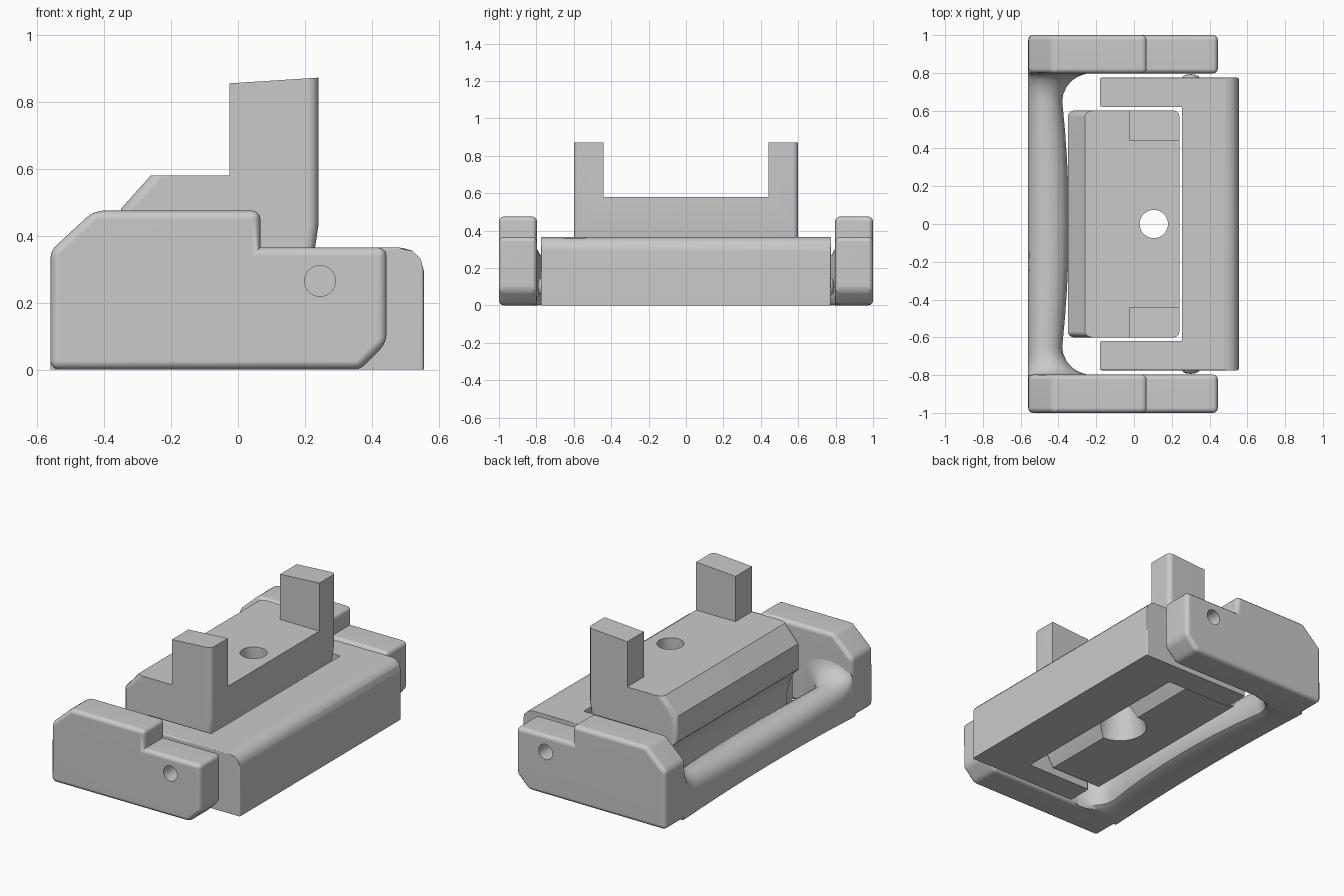
import bpy, bmesh, math
from mathutils import Matrix

if "Cube" in bpy.data.objects:
    bpy.data.objects.remove(bpy.data.objects["Cube"])

grey = bpy.data.materials.new("plain grey")
grey.diffuse_color = (0.59, 0.59, 0.59, 1)
grey.use_nodes = True
grey.node_tree.nodes["Principled BSDF"].inputs["Base Color"].default_value = grey.diffuse_color


def make_object(name, bm):
    bmesh.ops.recalc_face_normals(bm, faces=bm.faces[:])
    mesh = bpy.data.meshes.new(name)
    bm.to_mesh(mesh)
    bm.free()
    mesh.materials.append(grey)
    obj = bpy.data.objects.new(name, mesh)
    bpy.context.collection.objects.link(obj)
    return obj


def prism(points, offset):
    """Extrude a closed 3D outline along an offset."""
    bm = bmesh.new()
    face = bm.faces.new([bm.verts.new(p) for p in points])
    new = bmesh.ops.extrude_face_region(bm, geom=[face])["geom"]
    bmesh.ops.translate(bm, vec=offset, verts=[v for v in new if isinstance(v, bmesh.types.BMVert)])
    bmesh.ops.recalc_face_normals(bm, faces=bm.faces[:])
    return bm


def bevel(bm, width, rule, segments=3):
    edges = [e for e in bm.edges if rule(*[v.co for v in e.verts])]
    bmesh.ops.bevel(bm, geom=edges, offset=width, segments=segments, profile=0.5,
                    affect='EDGES', clamp_overlap=True)


def cone(name, r1, r2, depth, matrix):
    bm = bmesh.new()
    bmesh.ops.create_cone(bm, cap_ends=True, segments=40, radius1=r1, radius2=r2,
                          depth=depth, matrix=matrix)
    return make_object(name, bm)


def cut(obj, cutter):
    mod = obj.modifiers.new("cut", 'BOOLEAN')
    mod.operation, mod.solver, mod.object = 'DIFFERENCE', 'EXACT', cutter
    bpy.context.view_layer.objects.active = obj
    bpy.ops.object.modifier_apply(modifier=mod.name)


parts, cutters = [], []

# Inner C-shaped frame, flat underneath, rounded off along its long top edge
outline = [(-.18, -.775), (.555, -.775), (.555, .775), (-.18, .775),
           (-.18, .62), (.255, .62), (.255, -.62), (-.18, -.62)]
bm = prism([(x, y, 0) for x, y in outline], (0, 0, .365))
bevel(bm, .07, lambda a, b: min(a.x, b.x) > .55 and min(a.z, b.z) > .3, 3)
bevel(bm, .03, lambda a, b: abs(a.z - b.z) > .2
      or (min(a.z, b.z) > .36 and max(a.x, b.x) < .5 and min(abs(a.y), abs(b.y)) > .7))
inner_frame = make_object("inner_frame", bm)
parts.append(inner_frame)

# Side arms with stepped profile, small domes facing the frame, and pin holes
arm_profile = [(-.56, 0), (-.56, .355), (-.43, .475), (.067, .475),
               (.067, .365), (.444, .365), (.444, .08), (.365, 0)]


def arm_edge(a, b):
    return not all(abs(p.x - .067) < .01 and abs(p.z - .365) < .01 for p in (a, b))


for s, side in ((-1, "front"), (1, "back")):
    bm = prism([(x, .797 * s, z) for x, z in arm_profile], (0, .203 * s, 0))
    bevel(bm, .026, arm_edge)
    arm = make_object(side + "_arm", bm)
    bm = bmesh.new()
    bmesh.ops.create_uvsphere(bm, u_segments=20, v_segments=12, radius=1,
                              matrix=Matrix.Translation((.3, .775 * s, .1))
                              @ Matrix.Diagonal((.045, .018, .045, 1)))
    dome = make_object(side + "_dome", bm)
    pin = cone(side + "_pin_cutter", .046, .046, .4, Matrix.Translation((.245, .88 * s, .265))
               @ Matrix.Rotation(-math.pi / 2 * s, 4, 'X'))
    cutters.append(pin)
    cut(arm, pin)
    cut(inner_frame, pin)
    parts += [arm, dome]

# Rounded crossbar joining the arms, flaring into them at both ends
bm = bmesh.new()
rings = []
stations = [-.83, -.8, -.795, -.78, -.76, -.73, -.69, -.65, -.5, -.35, -.2, 0]
stations += [-y for y in reversed(stations[:-1])]
for y in stations:
    d = min(max(abs(y) - .65, 0), .15)
    flare = .15 - math.sqrt(max(.0225 - d * d, 0))
    t = min(abs(y) / .65, 1) ** 2
    x0, x1 = -.56, -.345 - .035 * t + flare * 1.1
    top = .21 + .01 * t + flare * .7
    base = .02 * (1 - min(abs(y) / .8, 1) ** 2)
    ring = [(x0, base), (x0, top - .09)]
    for i in range(1, 8):                       # rounded crown
        a = math.pi - math.pi * i / 8
        ring.append(((x0 + x1) / 2 + (x1 - x0) / 2 * math.cos(a), top - .09 + .09 * math.sin(a)))
    ring += [(x1, top - .09), (x1, base + .05), (x1 - .015, base + .015), (x1 - .05, base)]
    rings.append([bm.verts.new((x, y, z)) for x, z in ring])
for r, q in zip(rings, rings[1:]):
    for i in range(len(r)):
        j = (i + 1) % len(r)
        bm.faces.new((r[i], r[j], q[j], q[i]))
bm.faces.new(rings[0])
bm.faces.new(rings[-1])
parts.append(make_object("crossbar", bm))

# Central clamp block with two upright posts and a hollow curve above the crossbar
block_profile = [(-.35, .48), (-.26, .58), (-.025, .58), (-.025, .855), (.24, .872), (.24, .43),
                 (.225, .33), (.205, .19), (.1, .03), (-.24, .03), (-.255, .08), (-.26, .15),
                 (-.275, .22), (-.305, .28), (-.35, .325)]
bm = prism([(x, -.6, z) for x, z in block_profile], (0, 1.2, 0))
bevel(bm, .03, lambda a, b: abs(a.y - b.y) < .01 and (
    min(a.x, b.x) > .2 or (max(a.x, b.x) < -.25 and min(a.z, b.z) > .32)))
block = make_object("clamp_block", bm)
parts.append(block)

# Gap between the posts
bm = bmesh.new()
bmesh.ops.create_cube(bm, size=1, matrix=Matrix.Translation((.11, 0, .83)) @
                      Matrix.Diagonal((.4, .88, .5, 1)))
cutters.append(make_object("post_gap_cutter", bm))

# Screw hole and its countersink from below
cutters.append(cone("screw_cutter", .075, .075, 1, Matrix.Translation((.105, 0, .4))))
cutters.append(cone("countersink_cutter", .16, .075, .33, Matrix.Translation((.105, 0, .165))))
for cutter in cutters[-3:]:
    cut(block, cutter)

for cutter in cutters:
    bpy.data.objects.remove(cutter)

# Smooth rounded surfaces while keeping edges crisp and large faces flat
bpy.ops.object.select_all(action='DESELECT')
for obj in parts:
    obj.select_set(True)
bpy.context.view_layer.objects.active = parts[0]
bpy.ops.object.shade_smooth_by_angle(angle=math.radians(35))
for obj in parts:
    if obj.name != "crossbar":
        obj.modifiers.new("flat_faces", 'WEIGHTED_NORMAL').keep_sharp = True
